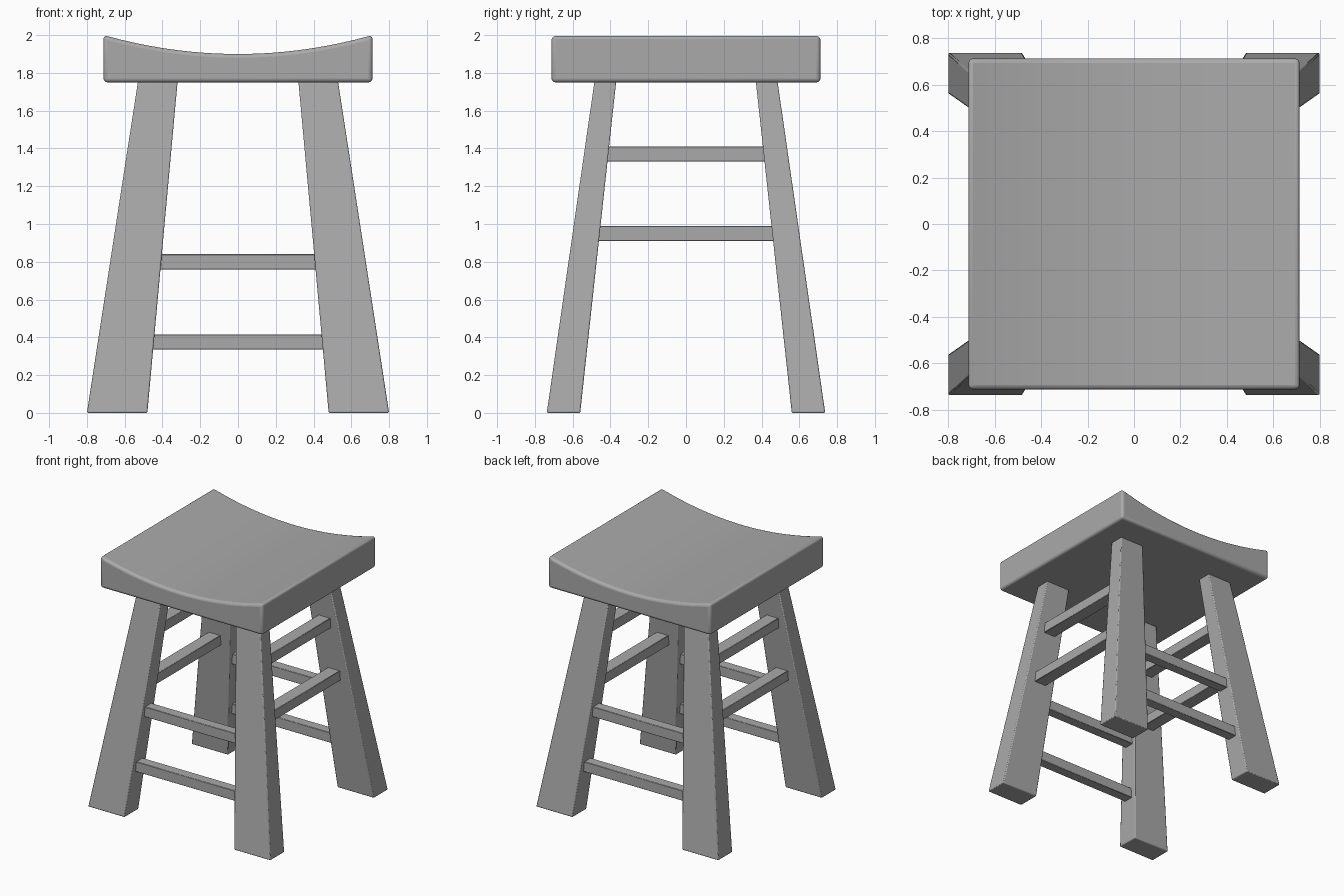
import bpy
import bmesh
import math
from mathutils import Vector

cube = bpy.data.objects.get("Cube")
if cube:
    bpy.data.objects.remove(cube, do_unlink=True)

grey = bpy.data.materials.new("plain_grey")
grey.use_nodes = True
GREY = (0.4, 0.4, 0.4, 1)
grey.diffuse_color = GREY
grey.node_tree.nodes["Principled BSDF"].inputs["Base Color"].default_value = GREY


def loft(name, first, last, bevel, segments):
    """Solid between two matching outlines, with softened edges."""
    bm = bmesh.new()
    a = [bm.verts.new(p) for p in first]
    b = [bm.verts.new(p) for p in last]
    bm.faces.new(a)
    bm.faces.new(b)
    for i in range(len(a)):
        j = (i + 1) % len(a)
        bm.faces.new((a[i], a[j], b[j], b[i]))
    bmesh.ops.recalc_face_normals(bm, faces=bm.faces)
    mesh = bpy.data.meshes.new(name)
    bm.to_mesh(mesh)
    bm.free()
    mesh.materials.append(grey)
    obj = bpy.data.objects.new(name, mesh)
    bpy.context.collection.objects.link(obj)
    mod = obj.modifiers.new("soft_edges", 'BEVEL')
    mod.width = bevel
    mod.segments = segments
    mod.limit_method = 'ANGLE'
    mod.angle_limit = math.radians(30)
    bpy.ops.object.select_all(action='DESELECT')
    obj.select_set(True)
    bpy.context.view_layer.objects.active = obj
    bpy.ops.object.shade_smooth_by_angle(angle=math.radians(35))
    return obj


def rect(x0, x1, y0, y1, z):
    return [Vector(p) for p in ((x0, y0, z), (x1, y0, z), (x1, y1, z), (x0, y1, z))]


# Saddle seat: dished profile swept front to back
HALF, STEPS = 0.712, 28
xs = [HALF - 2 * HALF * i / STEPS for i in range(STEPS + 1)]
outline = [(-HALF, 1.75), (HALF, 1.75)] + [(x, 1.9 + 0.1 * (x / HALF) ** 2) for x in xs]
loft("seat", [(x, -HALF, z) for x, z in outline],
     [(x, HALF, z) for x, z in outline], 0.02, 3)

# Splayed, tapered legs
FOOT = (0.48, 0.80, 0.56, 0.737)
HEAD = (0.32, 0.53, 0.37, 0.485)
HEAD_Z = 1.752


def leg_at(z):
    """Leg section (inner x, outer x, inner y, outer y) at a height."""
    return [f + (h - f) * z / HEAD_Z for f, h in zip(FOOT, HEAD)]


for sy, end in ((-1, "front"), (1, "back")):
    for sx, side in ((-1, "right"), (1, "left")):
        sections = []
        for (x0, x1, y0, y1), z in ((FOOT, 0), (HEAD, HEAD_Z)):
            sections.append(rect(sx * x0, sx * x1, sy * y0, sy * y1, z))
        loft(f"{end}_{side}_leg", *sections, 0.007, 2)

# Rungs centred on the legs, with ends following the leg slope
RUNG_H = 0.08
for level, z in (("lower", 0.375), ("upper", 0.8)):
    for s, end in ((-1, "front"), (1, "back")):
        _, _, y0, y1 = leg_at(z)
        y = s * (y0 + y1) / 2
        parts = []
        for h in (z - RUNG_H / 2, z + RUNG_H / 2):
            x = leg_at(h)[0] + 0.01
            parts.append(rect(-x, x, y - 0.04, y + 0.04, h))
        loft(f"{end}_{level}_rung", *parts, 0.003, 1)

for level, z in (("lower", 0.95), ("upper", 1.37)):
    for s, side in ((-1, "right"), (1, "left")):
        x0, x1, _, _ = leg_at(z)
        x = s * (x0 + x1) / 2
        parts = []
        for h in (z - RUNG_H / 2, z + RUNG_H / 2):
            y = leg_at(h)[2] + 0.01
            parts.append(rect(x - 0.052, x + 0.052, -y, y, h))
        loft(f"{side}_{level}_rung", *parts, 0.003, 1)
